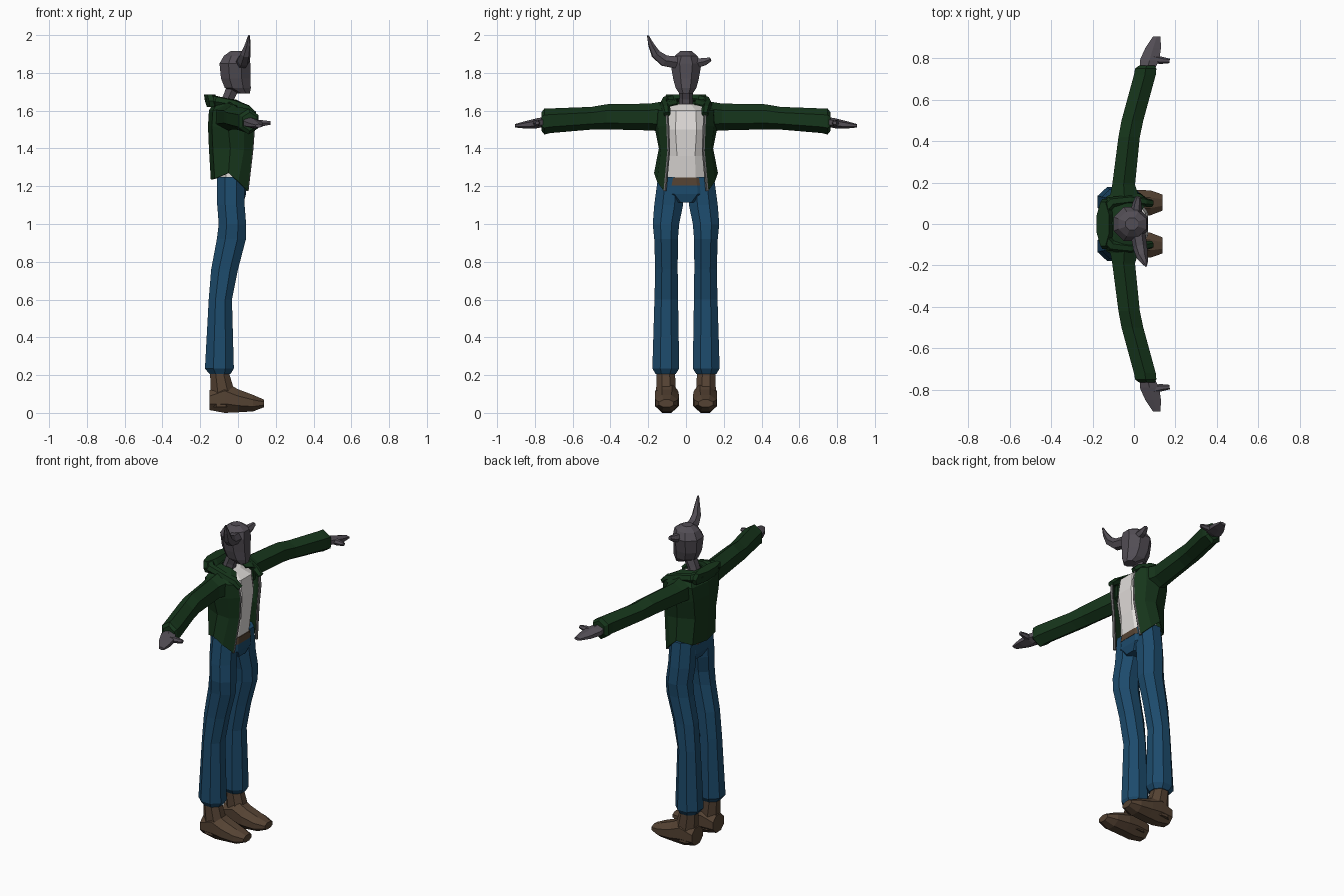
import bpy, bmesh
from math import pi, cos, sin


def material(name, rgb):
    m = bpy.data.materials.new(name)
    m.diffuse_color = (*rgb, 1)
    return m


GREEN = material("green", (0.008, 0.036, 0.011))
BLUE = material("blue", (0.012, 0.07, 0.15))
BROWN = material("brown", (0.09, 0.055, 0.033))
SKIN = material("dark_grey", (0.085, 0.075, 0.09))
WHITE = material("white", (0.75, 0.72, 0.70))
LINING = material("lining", (0.16, 0.16, 0.16))


def finish(name, bm, mat):
    bmesh.ops.recalc_face_normals(bm, faces=bm.faces[:])
    me = bpy.data.meshes.new(name)
    bm.to_mesh(me)
    bm.free()
    me.materials.append(mat)
    ob = bpy.data.objects.new(name, me)
    bpy.context.collection.objects.link(ob)
    return ob


def tube(name, axis, rings, mat, n=8, side=1):
    """Loft through rings (t, umin, umax, vmin, vmax) standing on an axis."""
    bm = bmesh.new()
    loops = []
    for t, u0, u1, v0, v1 in rings:
        loop = []
        for i in range(n):
            a = 2 * pi * (i + 0.5) / n
            k = 1 / cos(pi / n)
            u = (u0 + u1) / 2 + (u1 - u0) / 2 * k * cos(a)
            v = (v0 + v1) / 2 + (v1 - v0) / 2 * k * sin(a)
            x, y, z = {"x": (t, u, v), "y": (u, t, v), "z": (u, v, t)}[axis]
            loop.append(bm.verts.new((x, y * side, z)))
        loops.append(loop)
    for a, b in zip(loops, loops[1:]):
        for i in range(n):
            j = (i + 1) % n
            bm.faces.new((a[i], a[j], b[j], b[i]))
    bm.faces.new(loops[0])
    bm.faces.new(loops[-1])
    return finish(name, bm, mat)


def sweep(name, points, mat, side=1):
    """Round low-poly rod through points (x, y, z, radius)."""
    cu = bpy.data.curves.new(name, "CURVE")
    cu.dimensions = "3D"
    cu.bevel_depth = 1
    cu.bevel_resolution = 1
    cu.use_fill_caps = True
    sp = cu.splines.new("POLY")
    sp.points.add(len(points) - 1)
    for p, (x, y, z, r) in zip(sp.points, points):
        p.co = (x, y * side, z, 1)
        p.radius = r
    sp.use_smooth = False
    cu.materials.append(mat)
    ob = bpy.data.objects.new(name, cu)
    bpy.context.collection.objects.link(ob)


# Head, neck and horns (one long, one broken)
tube("head", "z", [(1.69, 0.0, 0.062, -0.035, 0.035), (1.72, -0.07, 0.068, -0.055, 0.055),
                   (1.77, -0.09, 0.065, -0.068, 0.068), (1.85, -0.098, 0.065, -0.082, 0.082),
                   (1.89, -0.075, 0.06, -0.06, 0.06), (1.915, -0.04, 0.02, -0.03, 0.03)], SKIN)
sweep("neck", [(-0.07, 0, 1.60, 0.04), (-0.05, 0, 1.67, 0.035), (-0.01, 0, 1.76, 0.04)], SKIN)
sweep("long_horn", [(0.02, -0.05, 1.855, 0.036), (0.03, -0.115, 1.865, 0.034),
                    (0.04, -0.16, 1.90, 0.027), (0.052, -0.185, 1.95, 0.016),
                    (0.058, -0.202, 1.998, 0.005)], SKIN)
sweep("broken_horn", [(0.01, 0.05, 1.85, 0.03), (0.015, 0.10, 1.86, 0.022),
                      (0.02, 0.13, 1.872, 0.012)], SKIN)

# Torso: shirt, belt and hips
tube("shirt", "z", [(1.22, -0.10, 0.035, -0.125, 0.125), (1.36, -0.12, 0.055, -0.115, 0.115),
                    (1.50, -0.13, 0.068, -0.135, 0.135), (1.60, -0.12, 0.055, -0.125, 0.125),
                    (1.635, -0.09, 0.0, -0.06, 0.06)], WHITE)
tube("belt", "z", [(1.205, -0.11, 0.045, -0.14, 0.14), (1.245, -0.108, 0.043, -0.13, 0.13)], BROWN)
tube("hips", "z", [(1.115, -0.09, 0.03, -0.07, 0.07), (1.16, -0.112, 0.043, -0.15, 0.15),
                   (1.215, -0.11, 0.043, -0.14, 0.14)], BLUE)

# Open jacket: half outlines from back centre to front edge, mirrored
levels = [
    [(-.14, 0, 1.235), (-.12, .11, 1.24), (-.05, .165, 1.27), (.0, .15, 1.225), (.05, .115, 1.175)],
    [(-.15, 0, 1.40), (-.13, .10, 1.40), (-.04, .14, 1.40), (.03, .13, 1.39), (.075, .095, 1.39)],
    [(-.155, 0, 1.52), (-.135, .12, 1.52), (-.05, .16, 1.50), (.03, .145, 1.52), (.085, .10, 1.52)],
    [(-.15, 0, 1.60), (-.13, .13, 1.60), (-.05, .17, 1.61), (.03, .14, 1.60), (.075, .105, 1.60)],
    [(-.12, 0, 1.65), (-.10, .10, 1.645), (-.04, .12, 1.65), (.02, .10, 1.64), (.05, .085, 1.625)],
    [(-.09, 0, 1.66), (-.085, .04, 1.66), (-.05, .055, 1.66), (-.01, .05, 1.655), (.02, .045, 1.635)],
]
bm = bmesh.new()
grid = []
for half in levels:
    row = [(x, -y, z) for x, y, z in half[:0:-1]] + half
    grid.append([bm.verts.new(p) for p in row])
for a, b in zip(grid, grid[1:]):
    for i in range(len(a) - 1):
        bm.faces.new((a[i], a[i + 1], b[i + 1], b[i]))
jacket = finish("jacket", bm, GREEN)
sol = jacket.modifiers.new("thickness", "SOLIDIFY")
sol.thickness = 0.008
sol.offset = 0

# Hood folded behind the neck
tube("hood_back", "z", [(1.62, -0.165, -0.11, -0.11, 0.11), (1.65, -0.175, -0.10, -0.12, 0.12),
                        (1.685, -0.18, -0.12, -0.105, 0.105)], GREEN, 8)

for s, label in ((1, "left"), (-1, "right")):
    # Collar and jacket front edge
    sweep(label + "_collar", [(-0.15, 0.06, 1.66, 0.028), (-0.11, 0.105, 1.65, 0.028),
                              (-0.02, 0.115, 1.635, 0.024), (0.05, 0.105, 1.61, 0.022),
                              (0.085, 0.10, 1.58, 0.018)], GREEN, s)
    sweep(label + "_jacket_edge", [(x - 0.003, y - 0.003, z, 0.009) for x, y, z in
                                   [lv[4] for lv in levels[:4]]], LINING, s)
    # Sleeve, hand and thumb
    tube(label + "_sleeve", "y", [(0.11, -0.12, 0.03, 1.50, 1.64), (0.19, -0.105, 0.005, 1.505, 1.628),
                                  (0.42, -0.075, 0.028, 1.51, 1.625), (0.50, -0.06, 0.045, 1.508, 1.612),
                                  (0.72, 0.0, 0.105, 1.49, 1.603), (0.75, 0.005, 0.108, 1.483, 1.602),
                                  (0.765, 0.025, 0.10, 1.50, 1.585)], GREEN, 6, s)
    tube(label + "_hand", "y", [(0.74, 0.03, 0.095, 1.52, 1.565), (0.79, 0.028, 0.122, 1.51, 1.556),
                                (0.85, 0.055, 0.13, 1.508, 1.542), (0.905, 0.092, 0.128, 1.512, 1.528)],
         SKIN, 6, s)
    sweep(label + "_thumb", [(0.08, 0.80, 1.532, 0.022), (0.13, 0.79, 1.534, 0.018),
                             (0.172, 0.787, 1.535, 0.011)], SKIN, s)
    # Trouser leg
    tube(label + "_trouser_leg", "z", [(0.205, -0.15, -0.04, 0.055, 0.16), (0.235, -0.175, -0.022, 0.036, 0.178),
                                       (0.60, -0.155, -0.032, 0.042, 0.167), (0.76, -0.142, 0.0, 0.044, 0.163),
                                       (0.92, -0.112, 0.042, 0.043, 0.168), (1.0, -0.102, 0.043, 0.036, 0.176),
                                       (1.10, -0.11, 0.035, 0.016, 0.168), (1.25, -0.11, 0.035, 0.01, 0.148)],
         BLUE, 8, s)
    # Boot: shaft and foot
    tube(label + "_boot_shaft", "z", [(0.03, -0.148, -0.03, 0.05, 0.16), (0.12, -0.145, -0.02, 0.055, 0.158),
                                      (0.22, -0.148, -0.05, 0.058, 0.155)], BROWN, 8, s)
    tube(label + "_boot_foot", "x", [(-0.15, 0.05, 0.158, 0.015, 0.12), (-0.07, 0.042, 0.163, 0.0, 0.165),
                                     (0.0, 0.036, 0.165, 0.003, 0.125), (0.08, 0.042, 0.162, 0.008, 0.095),
                                     (0.138, 0.065, 0.142, 0.03, 0.07)], BROWN, 8, s)
